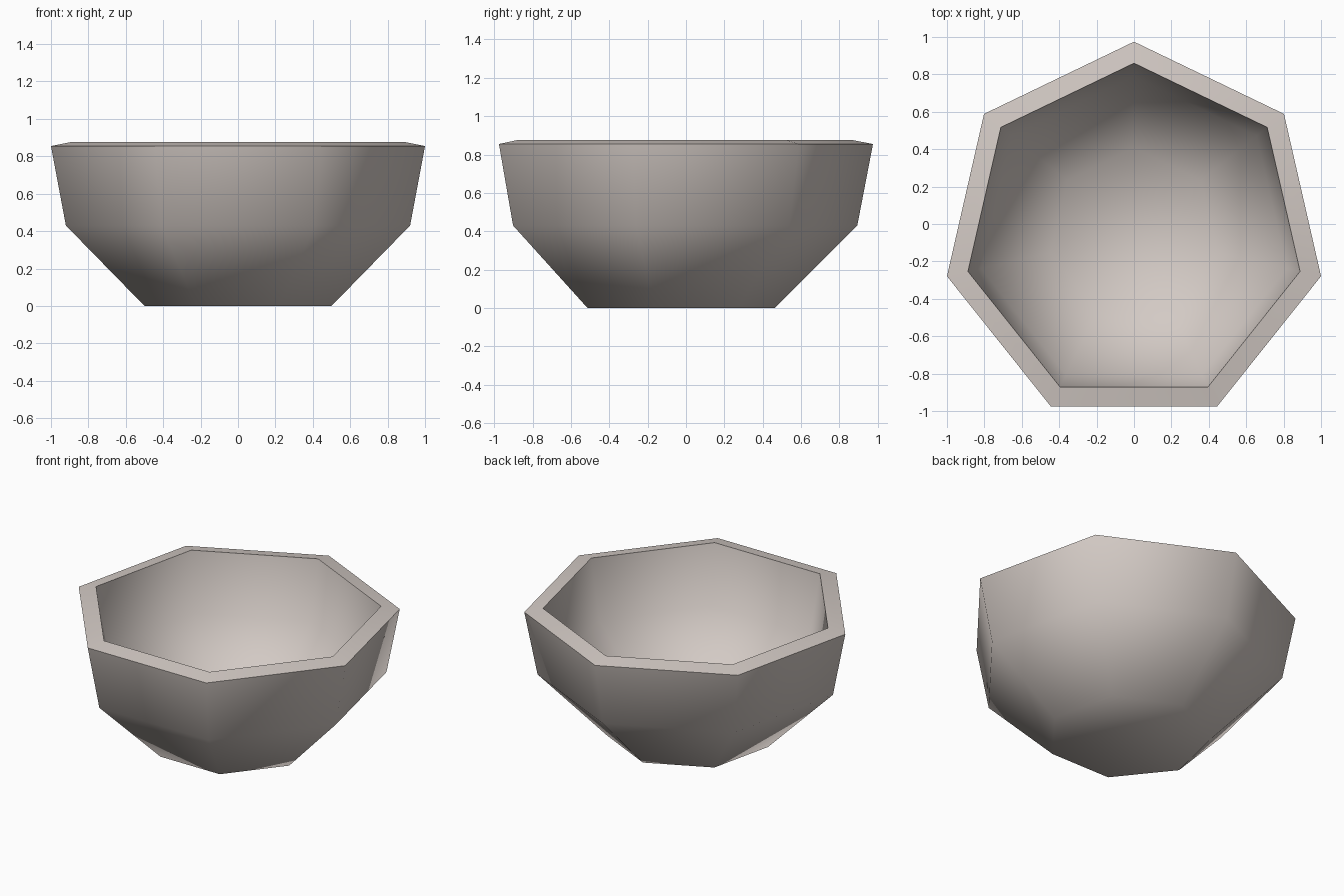
import bpy, bmesh, math

if "Cube" in bpy.data.objects:
    bpy.data.objects.remove(bpy.data.objects["Cube"])

SIDES = 7
CENTRE_Y = -0.051
PROFILE = [(0.513, 0.0), (0.944, 0.43), (1.0257, 0.855)]  # radius, height

# Outer shell: seven-sided rings with a flat base
bm = bmesh.new()
rings = []
for r, z in PROFILE:
    ring = []
    for k in range(SIDES):
        a = math.pi / 2 + k * math.tau / SIDES
        ring.append(bm.verts.new((r * math.cos(a), r * math.sin(a) + CENTRE_Y, z)))
    rings.append(ring)
bm.faces.new(rings[0][::-1])
for low, high in zip(rings, rings[1:]):
    for k in range(SIDES):
        n = (k + 1) % SIDES
        bm.faces.new((low[k], low[n], high[n], high[k]))
mesh = bpy.data.meshes.new("bowl")
bm.to_mesh(mesh)
bm.free()

bowl = bpy.data.objects.new("bowl", mesh)
bpy.context.collection.objects.link(bowl)
bpy.context.view_layer.objects.active = bowl
bowl.select_set(True)

# Wall thickness, which also makes the slanted rim
wall = bowl.modifiers.new("wall", 'SOLIDIFY')
wall.thickness = 0.117
wall.offset = -1
bpy.ops.object.modifier_apply(modifier=wall.name)

# Smooth walls, crisp rim
bpy.ops.object.shade_smooth_by_angle(angle=math.radians(65))

# Warm grey clay
clay = bpy.data.materials.new("warm grey clay")
clay.diffuse_color = (0.65, 0.59, 0.555, 1)
clay.use_nodes = True
clay.node_tree.nodes["Principled BSDF"].inputs["Base Color"].default_value = clay.diffuse_color
mesh.materials.append(clay)
